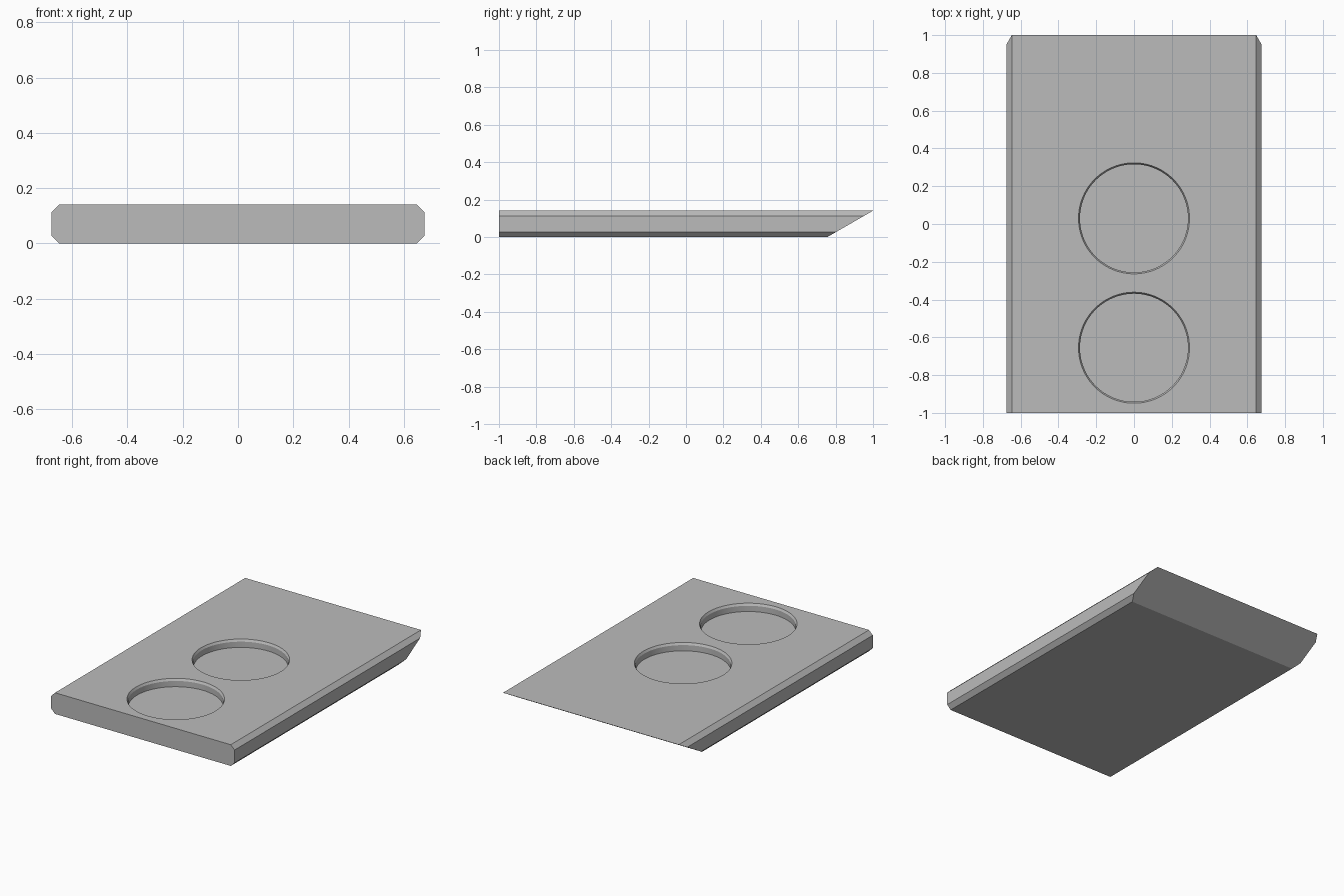
import bpy
import bmesh

# Remove the default cube
cube = bpy.data.objects.get("Cube")
if cube:
    bpy.data.objects.remove(cube, do_unlink=True)

HEIGHT = 0.141
HALF_WIDTH = 0.675
BEVEL = 0.028
BACK_BOTTOM = 0.755   # y of the back edge at the base; it slopes out to 1 at the top

grey = bpy.data.materials.new("mid_grey")
grey.use_nodes = True
grey.diffuse_color = (0.5, 0.5, 0.5, 1)
grey.node_tree.nodes["Principled BSDF"].inputs["Base Color"].default_value = (0.5, 0.5, 0.5, 1)


def make_object(name, bm):
    bmesh.ops.recalc_face_normals(bm, faces=bm.faces)
    mesh = bpy.data.meshes.new(name)
    bm.to_mesh(mesh)
    bm.free()
    mesh.materials.append(grey)
    obj = bpy.data.objects.new(name, mesh)
    bpy.context.collection.objects.link(obj)
    return obj


def bridge(bm, rings):
    """Join matching vertex rings into a closed solid."""
    for a, b in zip(rings, rings[1:]):
        for i in range(len(a)):
            j = (i + 1) % len(a)
            bm.faces.new((a[i], a[j], b[j], b[i]))
    bm.faces.new(rings[0])
    bm.faces.new(rings[-1])


# Slab: chamfered cross-section run from the front to a slanted back
inner = HALF_WIDTH - BEVEL
right_side = [(inner, 0), (HALF_WIDTH, BEVEL),
              (HALF_WIDTH, HEIGHT - BEVEL), (inner, HEIGHT)]
section = right_side + [(-x, z) for x, z in reversed(right_side)]
bm = bmesh.new()
front = [bm.verts.new((x, -1, z)) for x, z in section]
back = [bm.verts.new((x, BACK_BOTTOM + (1 - BACK_BOTTOM) * z / HEIGHT, z))
        for x, z in section]
bridge(bm, [front, back])
slab = make_object("slab", bm)


# Round pockets with a small chamfered rim
def pocket_cutter(name, y):
    bm = bmesh.new()
    rings = []
    for radius, z in ((0.286, HEIGHT - 0.052), (0.286, HEIGHT - 0.014),
                      (0.294, HEIGHT), (0.294, HEIGHT + 0.05)):
        ring = bmesh.ops.create_circle(bm, segments=96, radius=radius)["verts"]
        bmesh.ops.translate(bm, verts=ring, vec=(0, y, z))
        rings.append(ring)
    bridge(bm, rings)
    cutter = make_object(name, bm)
    cutter.hide_render = True
    return cutter


cutters = [pocket_cutter("front_pocket_cutter", -0.655),
           pocket_cutter("back_pocket_cutter", 0.03)]
bpy.context.view_layer.objects.active = slab
slab.select_set(True)
for cutter in cutters:
    cut = slab.modifiers.new(cutter.name, "BOOLEAN")
    cut.operation = "DIFFERENCE"
    cut.solver = "EXACT"
    cut.object = cutter
    bpy.ops.object.modifier_apply(modifier=cut.name)
    bpy.data.objects.remove(cutter, do_unlink=True)

# Smooth pocket walls, sharp edges elsewhere
bpy.ops.object.shade_smooth_by_angle(angle=0.35)
